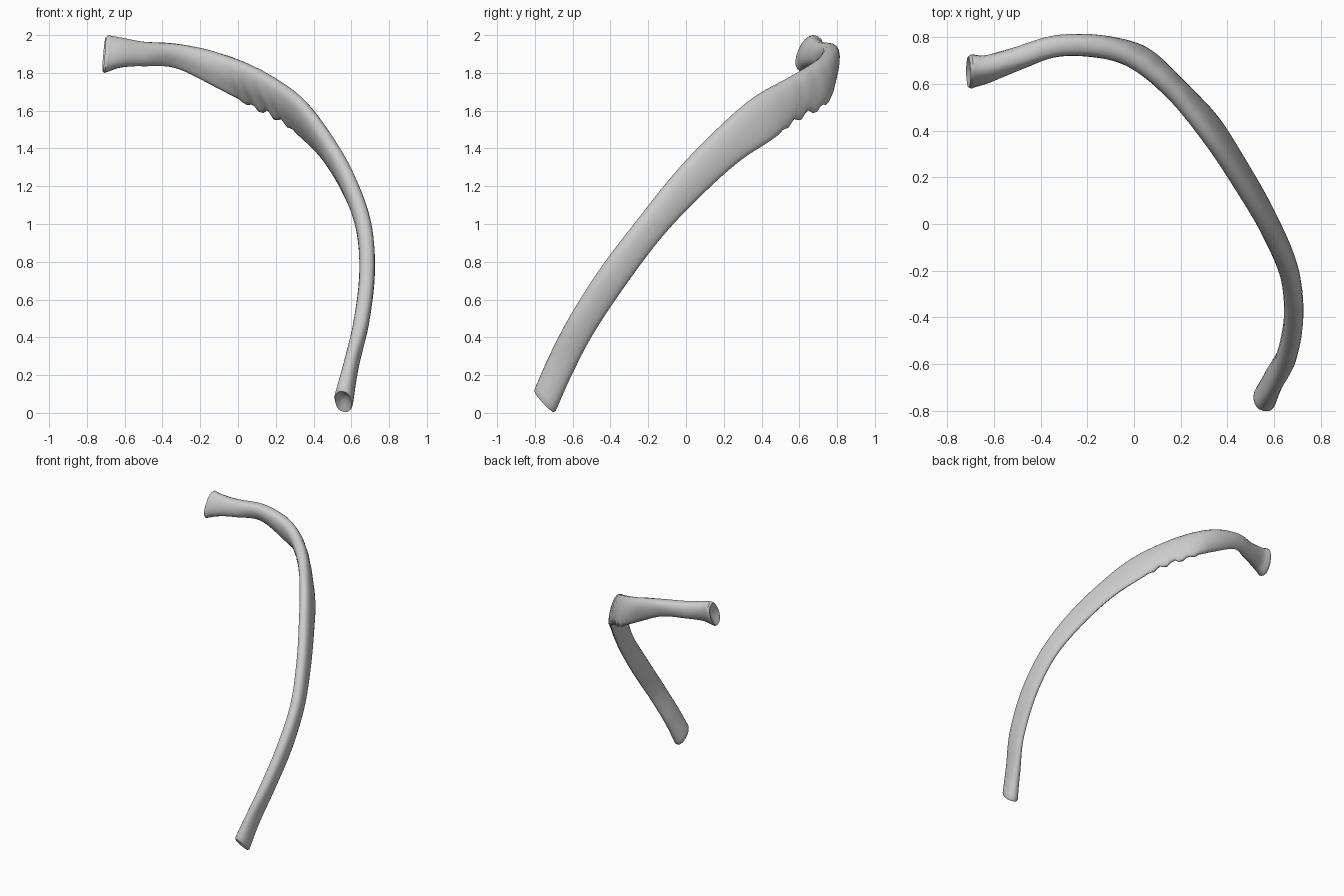
import bpy, bmesh, math
from mathutils import Vector

if "Cube" in bpy.data.objects:
    bpy.data.objects.remove(bpy.data.objects["Cube"], do_unlink=True)

# Stations along the bone: upper edge, lower edge, thickness
STATIONS = [
    ((.555, -.80, .13), (.565, -.69, .01), .10),
    ((.60, -.72, .31), (.60, -.605, .20), .08),
    ((.655, -.61, .52), (.65, -.49, .42), .08),
    ((.685, -.45, .77), (.68, -.31, .69), .08),
    ((.67, -.26, 1.02), (.655, -.12, .94), .08),
    ((.585, -.06, 1.27), (.57, .08, 1.15), .08),
    ((.465, .14, 1.48), (.46, .28, 1.33), .08),
    ((.325, .35, 1.665), (.345, .46, 1.45), .08),
    ((.16, .56, 1.785), (.215, .59, 1.555), .085),
    ((.0, .69, 1.865), (.05, .74, 1.635), .09),
    ((-.15, .755, 1.92), (-.12, .765, 1.725), .095),
    ((-.33, .76, 1.955), (-.33, .765, 1.825), .09),
    ((-.5, .715, 1.965), (-.5, .70, 1.835), .10),
    ((-.63, .69, 1.985), (-.62, .64, 1.83), .11),
    ((-.69, .695, 1.995), (-.705, .61, 1.805), .125),
]
STEPS, SIDES = 8, 20


def spline(points, t):
    """Smooth curve through all points."""
    i = min(int(t), len(points) - 2)
    f = t - i
    b, c = points[i], points[i + 1]
    a = points[i - 1] if i else b * 2 - c
    d = points[i + 2] if i + 2 < len(points) else c * 2 - b
    return (b * 2 + (c - a) * f + (a * 2 - b * 5 + c * 4 - d) * f ** 2
            + (b * 3 - a - c * 3 + d) * f ** 3) * .5


uppers = [Vector(s[0]) for s in STATIONS]
lowers = [Vector(s[1]) for s in STATIONS]
widths = [s[2] for s in STATIONS]
last = len(STATIONS) - 1


def middle(t):
    return (spline(uppers, t) + spline(lowers, t)) / 2


def section(t):
    """One flattened ring, thinner below, with a shallow inner groove."""
    up, low, thick = spline(uppers, t), spline(lowers, t), spline(widths, t)
    # ragged crest under the bend
    crest = max(0, 1 - abs(t - 8.3) / 1.2)
    low = low + Vector((0, 0, .02 * crest * math.sin(t * 13)))
    centre, half = (up + low) / 2, (up - low) / 2
    tangent = middle(min(t + .05, last)) - middle(max(t - .05, 0))
    side = tangent.cross(half).normalized()
    shaft = max(0, min(1, t - 1, last - 2 - t))
    ring = []
    for k in range(SIDES):
        angle = math.tau * k / SIDES
        c, s = math.cos(angle), math.sin(angle)
        flat = math.copysign(abs(s) ** .8, s)
        taper = 1 + shaft * .25 * c
        groove = 1 - shaft * .3 * max(0, -c) * (s < 0)
        ring.append(centre + half * c + side * flat * thick / 2 * taper * groove)
    return ring


def shrink(ring, scale, shift):
    centre = sum(ring, Vector()) / len(ring)
    return [centre + (p - centre) * scale + shift for p in ring]


# Rings, with rounded rims and shallow cups at both ends
rings = [section(i / STEPS) for i in range(last * STEPS + 1)]
start_out = (middle(0) - middle(.2)).normalized()
end_out = (middle(last) - middle(last - .2)).normalized()
start = [shrink(rings[0], s, start_out * d) for s, d in ((.3, -.015), (.6, 0), (.9, .012))]
end = [shrink(rings[-1], s, end_out * d) for s, d in ((.9, .012), (.6, 0), (.3, -.015))]
rings = start + rings + end

bm = bmesh.new()
loops = [[bm.verts.new(p) for p in ring] for ring in rings]
for a, b in zip(loops, loops[1:]):
    for k in range(SIDES):
        n = (k + 1) % SIDES
        bm.faces.new((a[k], a[n], b[n], b[k]))
bm.faces.new(loops[0])
bm.faces.new(loops[-1])
bmesh.ops.recalc_face_normals(bm, faces=bm.faces)

mesh = bpy.data.meshes.new("rib_bone")
bm.to_mesh(mesh)
bm.free()
rib = bpy.data.objects.new("rib_bone", mesh)
bpy.context.collection.objects.link(rib)

# Plain bone colour
grey = bpy.data.materials.new("pale_grey")
grey.use_nodes = True
color = (.6, .6, .6, 1)
grey.diffuse_color = color
grey.node_tree.nodes["Principled BSDF"].inputs["Base Color"].default_value = color
mesh.materials.append(grey)

bpy.context.view_layer.objects.active = rib
rib.select_set(True)
bpy.ops.object.shade_smooth_by_angle(angle=math.radians(50))
